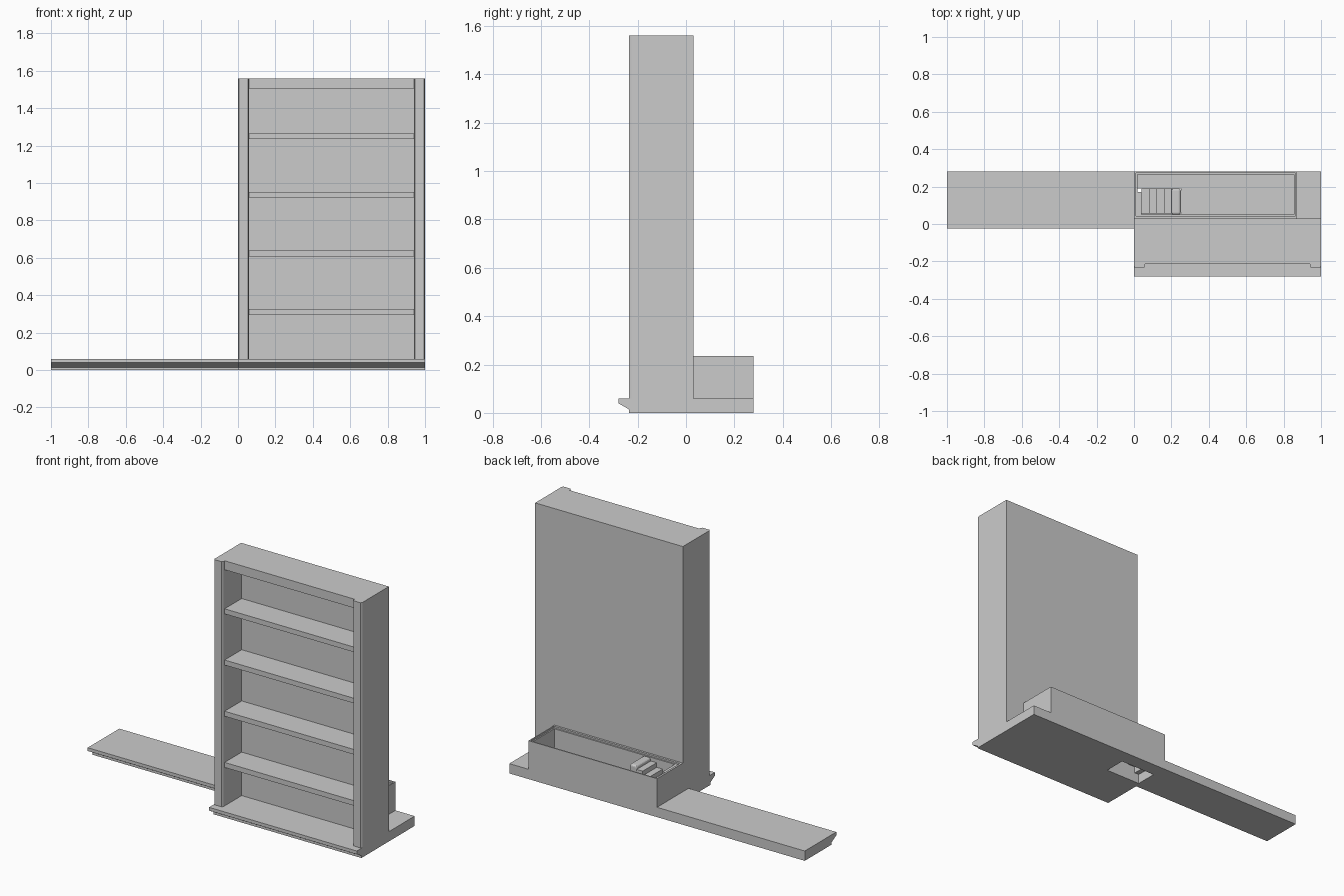
import bpy, bmesh
from mathutils import Vector

if "Cube" in bpy.data.objects:
    bpy.data.objects.remove(bpy.data.objects["Cube"])


def finish(name, bm):
    bmesh.ops.recalc_face_normals(bm, faces=bm.faces)
    mesh = bpy.data.meshes.new(name)
    bm.to_mesh(mesh)
    bm.free()
    ob = bpy.data.objects.new(name, mesh)
    bpy.context.collection.objects.link(ob)
    return ob


def box(name, x, y, z):
    bm = bmesh.new()
    bmesh.ops.create_cube(bm, size=1)
    for v in bm.verts:
        v.co = Vector([(r[0] + r[1]) / 2 + c * (r[1] - r[0]) for c, r in zip(v.co, (x, y, z))])
    return finish(name, bm)


def prism(name, points, start, direction):
    """Extrude a closed profile given by 3D points."""
    bm = bmesh.new()
    face = bm.faces.new([bm.verts.new(Vector(p) + Vector(start)) for p in points])
    new = bmesh.ops.extrude_face_region(bm, geom=[face])["geom"]
    bmesh.ops.translate(bm, vec=direction, verts=[v for v in new if isinstance(v, bmesh.types.BMVert)])
    return finish(name, bm)


def cut(ob, cutter):
    mod = ob.modifiers.new("cut", "BOOLEAN")
    mod.operation = "DIFFERENCE"
    mod.solver = "EXACT"
    mod.object = cutter
    bpy.context.view_layer.objects.active = ob
    bpy.ops.object.modifier_apply(modifier="cut")
    bpy.data.objects.remove(cutter)


def bevel(ob, width, segments=1):
    mod = ob.modifiers.new("bevel", "BEVEL")
    mod.width, mod.segments = width, segments


def slab(name, x0, x1, front):
    """Floor slab with an undercut front lip."""
    pts = [(0, front, 0.06), (0, front, 0.04), (0, front + 0.045, 0.014),
           (0, front + 0.045, 0), (0, 0.28, 0), (0, 0.28, 0.06)]
    return prism(name, pts, (x0, 0, 0), (x1 - x0, 0, 0))


# Floor slabs: base under the case and the long side walkway
base = slab("base", 0, 1, -0.28)
slab("side_walkway", -1, 0, -0.025)
cut(base, box("stairwell_cutter", (0.01, 0.25), (0.055, 0.19), (-0.1, 0.2)))

# Bookcase: uprights with chamfered fronts, back, top and shelves
for name, x0 in (("left_upright", 0), ("right_upright", 0.94)):
    pts = [(0, 0.03, 0), (0, -0.225, 0), (0.006, -0.235, 0),
           (0.054, -0.235, 0), (0.06, -0.225, 0), (0.06, 0.03, 0)]
    prism(name, pts, (x0, 0, 0.0), (0, 0, 1.56))
box("back_panel", (0.06, 0.94), (-0.05, 0.03), (0.06, 1.56))
box("top_panel", (0.06, 0.94), (-0.215, -0.05), (1.505, 1.56))
for i in range(4):
    z = 0.295 + i * 0.3133
    box(f"shelf_{i + 1}", (0.06, 0.94), (-0.215, -0.05), (z, z + 0.031))

# Open trough behind the case
trough = box("trough", (0, 0.87), (0.03, 0.28), (0.06, 0.235))
cut(trough, box("trough_cutter", (0.02, 0.855), (0.052, 0.265), (0.0, 0.4)))
cut(trough, box("rim_cutter", (0.012, 0.863), (0.043, 0.273), (0.225, 0.4)))

# Folded stair climbing from the walkway end into the trough
steps, run = 4, 0.04
upper = []
for i in range(steps):
    x, z = 0.04 + i * run, 0.12 + i * 0.028
    upper += [(x, 0, z), (x + run, 0, z)]
lower = [(x + 0.008, 0, z - 0.02) for x, _, z in reversed(upper)]
prism("stair", upper + lower, (0, 0.055, 0), (0, 0.135, 0))

# Rounded landing at the top of the stair and sill at its foot
landing = box("stair_landing", (0.2, 0.25), (0.05, 0.19), (0.06, 0.225))
bevel(landing, 0.012, 3)
box("stair_sill", (0.015, 0.04), (0.05, 0.17), (0.06, 0.225))
